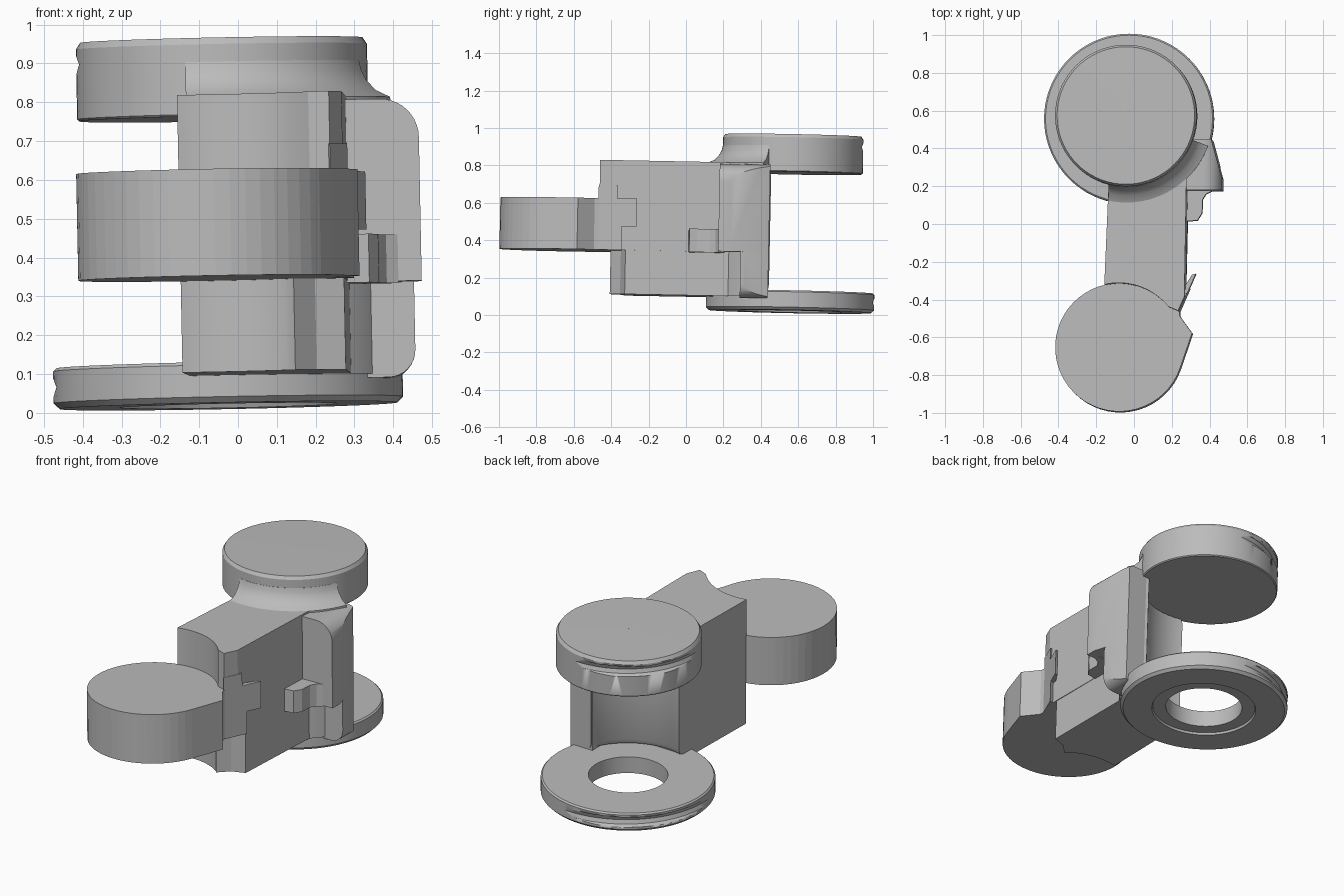
import bpy, bmesh
from math import sin, cos, radians, hypot
from mathutils import Matrix, Vector

cube = bpy.data.objects.get("Cube")
if cube:
    bpy.data.objects.remove(cube)

grey = bpy.data.materials.new("plain_grey")
grey.use_nodes = True
COLOUR = (0.5, 0.5, 0.5, 1)
grey.diffuse_color = COLOUR
grey.node_tree.nodes["Principled BSDF"].inputs["Base Color"].default_value = COLOUR

# The whole part leans slightly
TILT = Matrix.Rotation(-0.02, 4, 'Y') @ Matrix.Rotation(-0.02, 4, 'X')
AXIS = Vector((-0.024, 0.555, 0))     # shared axis of the two discs
HINGE = Vector((-0.065, -0.665, 0))   # centre of the front tongue


def finish(name, bm, smooth=30):
    bmesh.ops.remove_doubles(bm, verts=bm.verts, dist=1e-5)
    bmesh.ops.recalc_face_normals(bm, faces=bm.faces)
    mesh = bpy.data.meshes.new(name)
    bm.to_mesh(mesh)
    bm.free()
    mesh.materials.append(grey)
    obj = bpy.data.objects.new(name, mesh)
    bpy.context.collection.objects.link(obj)
    obj.matrix_world = TILT
    bpy.ops.object.select_all(action='DESELECT')
    obj.select_set(True)
    bpy.context.view_layer.objects.active = obj
    if smooth:
        bpy.ops.object.shade_smooth_by_angle(angle=radians(smooth))
    return obj


def extrude(points, offset):
    bm = bmesh.new()
    face = bm.faces.new([bm.verts.new(p) for p in points])
    new = bmesh.ops.extrude_face_region(bm, geom=[face], use_keep_orig=True)["geom"]
    bmesh.ops.translate(bm, vec=offset, verts=[v for v in new if isinstance(v, bmesh.types.BMVert)])
    return bm


def prism(name, plan, z0, z1, smooth=0):
    return finish(name, extrude([(x, y, z0) for x, y in plan], (0, 0, z1 - z0)), smooth)


def arc(centre, radius, a0, a1, n):
    angles = [radians(a0 + (a1 - a0) * i / n) for i in range(n + 1)]
    return [(centre[0] + radius * cos(a), centre[1] + radius * sin(a)) for a in angles]


def sweep(profile, a0, a1, n, closed=False):
    """Turn a closed (radius, z) profile about the disc axis."""
    bm = bmesh.new()
    rings = []
    for i in range(n + 1):
        a = radians(a0 + (a1 - a0) * i / n)
        rings.append([bm.verts.new(AXIS + Vector((r * cos(a), r * sin(a), z))) for r, z in profile])
    for p, q in zip(rings, rings[1:]):
        for j in range(len(profile)):
            k = (j + 1) % len(profile)
            bm.faces.new((p[j], p[k], q[k], q[j]))
    if not closed:
        bm.faces.new(rings[0])
        bm.faces.new(rings[-1])
    return bm


def cut_groove(obj, rim, z):
    """Crescent groove on the back corner of a disc rim."""
    reach = 0.08
    bm = sweep([(rim + reach + 0.028 * cos(radians(a)), z + 0.03 * sin(radians(a)))
                for a in range(0, 360, 45)], 0, 360, 96, True)
    bmesh.ops.translate(bm, vec=(reach * 0.75, -reach * 0.75, 0), verts=bm.verts)
    cutter = finish("groove_cutter", bm)
    cutter.hide_render = True
    mod = obj.modifiers.new("groove", 'BOOLEAN')
    mod.operation = 'DIFFERENCE'
    mod.solver = 'EXACT'
    mod.object = cutter
    bpy.context.view_layer.objects.active = obj
    bpy.ops.object.modifier_apply(modifier=mod.name)
    bpy.data.objects.remove(cutter)


# Upper solid disc and lower ring
upper = finish("upper_disc", sweep([(0.001, 0.77), (0.37, 0.77), (0.375, 0.775), (0.375, 0.955),
                                    (0.364, 0.972), (0.001, 0.975)], 0, 360, 72, True))
bm = bmesh.new()
bm.from_mesh(upper.data)
bmesh.ops.holes_fill(bm, edges=bm.edges)
bm.to_mesh(upper.data)
bm.free()
cut_groove(upper, 0.375, 0.915)

lower = finish("lower_ring", sweep([(0.205, 0.042), (0.275, 0.042), (0.28, 0.03), (0.435, 0.03),
                                    (0.45, 0.045), (0.45, 0.127), (0.442, 0.135), (0.205, 0.135)],
                                   0, 360, 72, True))
cut_groove(lower, 0.45, 0.085)

# Curved wall joining the discs, flaring into the upper one
wall = sweep([(0.38, 0.1), (0.37, 0.135), (0.345, 0.145), (0.335, 0.17), (0.335, 0.73), (0.345, 0.765),
              (0.365, 0.775), (0.365, 0.91), (0.376, 0.91), (0.382, 0.885), (0.395, 0.86),
              (0.42, 0.833), (0.46, 0.814), (0.46, 0.1)], -125, -20, 30)
cut = bmesh.ops.bisect_plane(wall, geom=wall.verts[:] + wall.edges[:] + wall.faces[:],
                             plane_co=(-0.118, 0, 0), plane_no=(-1, 0, 0), clear_outer=True)
bmesh.ops.holes_fill(wall, edges=[e for e in wall.edges if e.is_boundary])
finish("curved_wall", wall)

# Body block, hollowed in front to clear the tongue
rear = [(0.295, 0.3), (0.15, 0.2), (-0.118, 0.2)]
prism("body_upper", arc(HINGE, 0.337, 103, 39, 20) + [(0.25, -0.475), (0.283, -0.4)] + rear,
      0.335, 0.815, 20)
prism("body_lower", arc(HINGE, 0.337, 103, 52, 16) + [(0.15, -0.41), (0.205, -0.355), (0.28, -0.33)] + rear,
      0.1, 0.335, 20)

# Front tongue with its pointed stop
prism("front_tongue", arc(HINGE, 0.34, 40, 341, 44) + [(0.32, -0.59), (0.255, -0.5), (0.25, -0.46)],
      0.335, 0.61)

# Stepped stop tab on the side
for name, tip, z0, z1 in (("tab_wide", 1.0, 0.46, 0.61), ("tab_low", 0.62, 0.335, 0.46),
                          ("tab_high", 0.5, 0.61, 0.68)):
    x, y = 0.25 + 0.09 * tip, -0.48 + 0.205 * tip
    prism(name, [(0.24, -0.46), (0.25, -0.48), (x, y), (x - 0.02, y - 0.005), (0.27, -0.36)], z0, z1)


# Side flange, rounded outside and tapering to the back
def flange(name, outline, y0):
    bm = extrude([(x, y0, z) for x, z in outline], (0, 0.435 - y0, 0))
    bmesh.ops.bisect_plane(bm, geom=bm.verts[:] + bm.edges[:] + bm.faces[:],
                           plane_co=(0.48, 0.23, 0), plane_no=(0.2, 0.055, 0), clear_outer=True)
    bmesh.ops.holes_fill(bm, edges=[e for e in bm.edges if e.is_boundary])
    finish(name, bm)


flange("flange_upper", [(0.285, 0.335), (0.48, 0.335)] + arc((0.38, 0.705), 0.1, 0, 90, 10)
       + [(0.285, 0.805)], 0.165)
flange("flange_lower", [(0.285, 0.09)] + arc((0.39, 0.16), 0.07, -90, 0, 8)
       + [(0.46, 0.335), (0.285, 0.335)], 0.285)

# Small clip beside the flange
prism("side_clip", [(0.28, 0.005), (0.345, 0.01), (0.37, 0.05), (0.372, 0.12), (0.39, 0.15),
                    (0.42, 0.165), (0.42, 0.2), (0.28, 0.2)], 0.33, 0.455)
